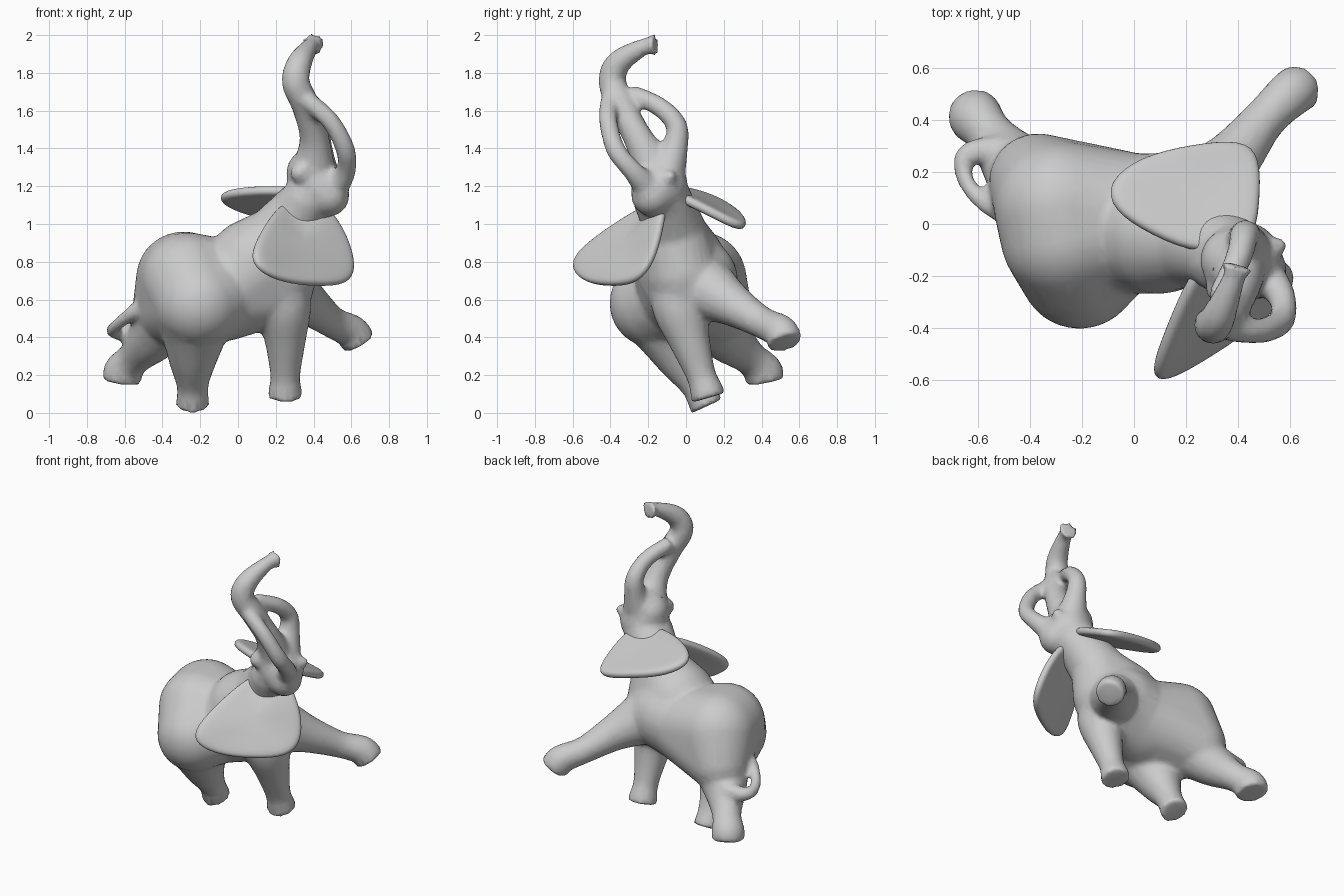
import bpy, bmesh, math
from mathutils import Vector

body = bmesh.new()


def spline(points, steps=5):
    """Catmull-Rom through (x, y, z, radius) points."""
    p = [Vector(q) for q in points]
    p = [2 * p[0] - p[1]] + p + [2 * p[-1] - p[-2]]
    out = []
    for i in range(1, len(p) - 2):
        a, b, c, d = p[i - 1:i + 3]
        for s in range(steps):
            t = s / steps
            out.append(0.5 * (2 * b + (c - a) * t + (2 * a - 5 * b + 4 * c - d) * t * t
                              + (3 * b - a - 3 * c + d) * t ** 3))
    return out + [p[-2]]


def limb(points, sides=16):
    """Tapered tube with flat ends, added to the body mesh."""
    path = spline(points)
    side = None
    rings = []
    for i, q in enumerate(path):
        d = (path[min(i + 1, len(path) - 1)].xyz - path[max(i - 1, 0)].xyz).normalized()
        side = d.orthogonal() if side is None else side - d * side.dot(d)
        side.normalize()
        up = d.cross(side)
        ring = []
        for k in range(sides):
            a = 2 * math.pi * k / sides
            ring.append(body.verts.new(q.xyz + (side * math.cos(a) + up * math.sin(a)) * q.w))
        if rings:
            prev = rings[-1]
            for k in range(sides):
                n = (k + 1) % sides
                body.faces.new((prev[k], prev[n], ring[n], ring[k]))
        rings.append(ring)
    body.faces.new(rings[0][::-1])
    body.faces.new(rings[-1])


def mass(*balls):
    """Taut skin stretched over (x, y, z, radius) balls, added to the body mesh."""
    tmp = bmesh.new()
    for x, y, z, r in balls:
        made = bmesh.ops.create_icosphere(tmp, subdivisions=4, radius=r)["verts"]
        bmesh.ops.translate(tmp, verts=made, vec=(x, y, z))
    bmesh.ops.delete(tmp, geom=tmp.edges[:], context='EDGES_FACES')
    bmesh.ops.convex_hull(tmp, input=tmp.verts[:], use_existing_faces=False)
    copy = {v: body.verts.new(v.co) for v in tmp.verts if v.link_faces}
    for f in tmp.faces:
        body.faces.new([copy[v] for v in f.verts])
    tmp.free()


# rump, belly and chest
mass((-0.29, 0.07, 0.71, 0.25), (-0.27, -0.05, 0.71, 0.245), (-0.21, -0.17, 0.58, 0.235), (-0.37, 0.16, 0.54, 0.19),
     (-0.22, -0.08, 0.46, 0.14), (-0.04, 0.03, 0.66, 0.25))
mass((-0.08, 0.0, 0.65, 0.27), (0.10, -0.03, 0.77, 0.24), (0.12, 0.04, 0.70, 0.235), (0.19, 0.0, 0.67, 0.21))
mass((0.08, -0.03, 0.79, 0.24), (0.22, -0.02, 0.74, 0.20), (0.24, -0.06, 0.94, 0.17))

# neck and head
mass((0.22, -0.06, 0.93, 0.18), (0.38, -0.11, 1.13, 0.14))
mass((0.30, -0.09, 1.03, 0.15), (0.36, -0.15, 1.13, 0.13))
mass((0.42, -0.14, 1.20, 0.15), (0.38, -0.14, 1.27, 0.125), (0.48, -0.18, 1.15, 0.11))
mass((0.39, -0.14, 1.27, 0.12), (0.40, -0.15, 1.36, 0.08))
mass((0.555, -0.085, 1.25, 0.035))
mass((0.33, -0.25, 1.27, 0.055), (0.36, -0.20, 1.27, 0.08))

# legs: front planted, front raised, rear planted, rear trailing
limb([(0.22, -0.06, 0.76, 0.14), (0.24, -0.03, 0.56, 0.15), (0.25, 0.02, 0.38, 0.11),
      (0.25, 0.08, 0.20, 0.08), (0.25, 0.105, 0.13, 0.088), (0.25, 0.12, 0.08, 0.095)])
limb([(0.14, 0.0, 0.73, 0.19), (0.26, 0.12, 0.65, 0.165), (0.38, 0.25, 0.57, 0.115), (0.50, 0.40, 0.48, 0.085),
      (0.60, 0.50, 0.43, 0.092), (0.64, 0.525, 0.37, 0.095)])
limb([(-0.23, -0.10, 0.45, 0.19), (-0.24, -0.02, 0.28, 0.13), (-0.24, 0.06, 0.14, 0.085), (-0.24, 0.11, 0.035, 0.092)])
limb([(-0.36, 0.13, 0.52, 0.19), (-0.46, 0.23, 0.39, 0.135), (-0.55, 0.34, 0.29, 0.092),
      (-0.605, 0.405, 0.225, 0.105), (-0.615, 0.42, 0.165, 0.105)])

# trunk with curled flared tip
limb([(0.40, -0.16, 1.28, 0.12), (0.405, -0.25, 1.45, 0.08), (0.36, -0.34, 1.62, 0.075), (0.305, -0.39, 1.75, 0.075),
      (0.325, -0.36, 1.85, 0.068), (0.37, -0.25, 1.925, 0.05), (0.39, -0.195, 1.945, 0.045), (0.40, -0.16, 1.95, 0.068)])

# two tusks curving up to the trunk
limb([(0.43, -0.11, 1.26, 0.11), (0.43, -0.06, 1.40, 0.072), (0.425, -0.05, 1.52, 0.058),
      (0.40, -0.14, 1.62, 0.052), (0.33, -0.29, 1.69, 0.05)])
limb([(0.50, -0.19, 1.18, 0.08), (0.57, -0.28, 1.28, 0.055), (0.57, -0.37, 1.39, 0.052),
      (0.50, -0.41, 1.53, 0.05), (0.41, -0.41, 1.62, 0.05), (0.32, -0.39, 1.69, 0.05)])

# tail curling round to the hind leg
limb([(-0.42, 0.03, 0.62, 0.06), (-0.56, 0.07, 0.53, 0.038), (-0.65, 0.17, 0.455, 0.034),
      (-0.64, 0.27, 0.43, 0.045), (-0.48, 0.29, 0.43, 0.06)])


def finish(name, bm):
    bmesh.ops.recalc_face_normals(bm, faces=bm.faces[:])
    mesh = bpy.data.meshes.new(name)
    bm.to_mesh(mesh)
    bm.free()
    ob = bpy.data.objects.new(name, mesh)
    bpy.context.collection.objects.link(ob)
    for f in mesh.polygons:
        f.use_smooth = True
    return ob


# fuse everything into one sculpted skin
skin = finish("elephant_body", body)
m = skin.modifiers.new("fuse", 'REMESH')
m.mode = 'VOXEL'
m.voxel_size = 0.015
m.use_smooth_shade = True
m = skin.modifiers.new("soften", 'SMOOTH')
m.factor = 0.5
m.iterations = 10
m = skin.modifiers.new("facet", 'DECIMATE')
m.ratio = 0.2


def ear(name, outline):
    """Fan-shaped flap from its rim, thickened and rounded."""
    bm = bmesh.new()
    pts = [Vector(p) for p in outline]
    c = sum(pts, Vector()) / len(pts)
    rim, inner = ([bm.verts.new(c + (p - c) * s) for p in pts] for s in (1.07, 0.8))
    n = len(pts)
    for i in range(n):
        j = (i + 1) % n
        bm.faces.new((rim[i], rim[j], inner[j], inner[i]))
    bm.faces.new(inner)
    ob = finish(name, bm)
    s = ob.modifiers.new("thickness", 'SOLIDIFY')
    s.thickness = 0.055
    s.offset = 0
    s = ob.modifiers.new("round", 'SUBSURF')
    s.levels = s.render_levels = 2


# ears
ear("ear_lowered", [(0.27, -0.14, 1.11), (0.20, -0.26, 1.06), (0.13, -0.43, 0.95), (0.08, -0.57, 0.84), (0.12, -0.59, 0.76),
                    (0.25, -0.52, 0.70), (0.42, -0.41, 0.685), (0.57, -0.29, 0.69), (0.61, -0.20, 0.77),
                    (0.57, -0.15, 0.92), (0.50, -0.13, 1.04), (0.42, -0.11, 1.12)])
ear("ear_raised", [(0.26, -0.11, 1.18), (0.07, -0.03, 1.18), (-0.07, 0.06, 1.16), (-0.085, 0.16, 1.125), (0.03, 0.25, 1.07),
                   (0.22, 0.295, 1.03), (0.41, 0.315, 0.985), (0.475, 0.25, 1.00), (0.47, 0.08, 1.09), (0.45, -0.07, 1.16)])
